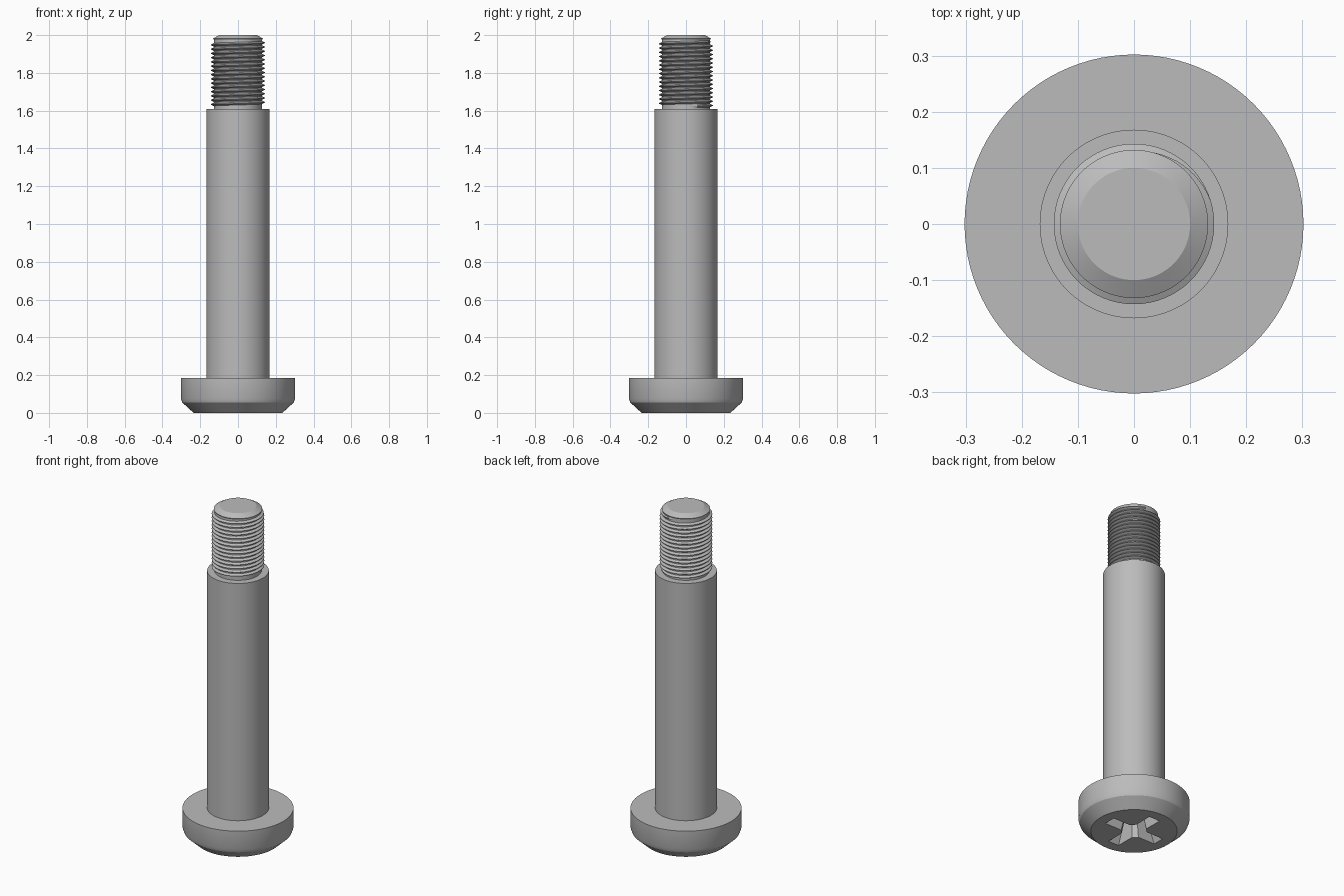
import bpy, bmesh
from math import sin, cos, pi, radians
from mathutils import Matrix, Vector

cube = bpy.data.objects.get("Cube")
if cube:
    bpy.data.objects.remove(cube, do_unlink=True)

steel = bpy.data.materials.new("steel_grey")
steel.use_nodes = True
grey = (0.5, 0.5, 0.5, 1)
steel.diffuse_color = grey
steel.node_tree.nodes["Principled BSDF"].inputs["Base Color"].default_value = grey


def make_object(name, bm):
    bmesh.ops.recalc_face_normals(bm, faces=bm.faces)
    mesh = bpy.data.meshes.new(name)
    bm.to_mesh(mesh)
    bm.free()
    obj = bpy.data.objects.new(name, mesh)
    bpy.context.collection.objects.link(obj)
    mesh.materials.append(steel)
    return obj


def loft(bm, rings):
    """Skin closed rings of points and cap both ends."""
    loops = [[bm.verts.new(p) for p in ring] for ring in rings]
    for a, b in zip(loops, loops[1:]):
        for i in range(len(a)):
            j = (i + 1) % len(a)
            bm.faces.new((a[i], a[j], b[j], b[i]))
    bm.faces.new(loops[0])
    bm.faces.new(loops[-1])


def turned(name, profile, sides=96):
    bm = bmesh.new()
    loft(bm, [[(r * cos(2 * pi * i / sides), r * sin(2 * pi * i / sides), z)
               for i in range(sides)] for r, z in profile])
    return make_object(name, bm)


def smooth(obj, angle=25):
    bpy.ops.object.select_all(action="DESELECT")
    obj.select_set(True)
    bpy.context.view_layer.objects.active = obj
    bpy.ops.object.shade_smooth_by_angle(angle=radians(angle))


# Head, shoulder and threaded core as one turned body
SHOULDER = 1.61
body = turned("bolt_body", [
    (0.235, 0), (0.295, 0.055), (0.302, 0.075), (0.302, 0.185),
    (0.168, 0.185), (0.168, SHOULDER), (0.128, SHOULDER),
    (0.128, 1.975), (0.132, 1.982), (0.1, 2)])

# Tapered cross-shaped driver recess in the underside of the head
def cross_ring(scale, z):
    arm, half, web = 0.175 * scale, 0.036 * scale, 0.062 * scale
    quarter = [(arm, -half), (arm, half), (web, half), (half, web)]
    return [Matrix.Rotation(q * pi / 2, 3, "Z") @ Vector((x, y, z))
            for q in range(4) for x, y in quarter]

bm = bmesh.new()
loft(bm, [cross_ring(1.05, -0.02), cross_ring(0.55, 0.15)])
cutter = make_object("recess_cutter", bm)
cut = body.modifiers.new("driver_recess", "BOOLEAN")
cut.object = cutter
cut.operation = "DIFFERENCE"
cut.solver = "EXACT"
bpy.context.view_layer.objects.active = body
bpy.ops.object.modifier_apply(modifier=cut.name)
bpy.data.objects.remove(cutter, do_unlink=True)
smooth(body)

# Helical thread ridge that fades in and out at its ends
PITCH, TURNS, STEPS = 0.0225, 15.3, 64
count = int(TURNS * STEPS)
rings = []
for i in range(count + 1):
    a = 2 * pi * i / STEPS
    z = SHOULDER + 0.012 + PITCH * i / STEPS
    fade = max(0.05, min(1, i / 16, (count - i) / 16))
    section = [(0.125, -0.46), (0.126 + 0.017 * fade, -0.07),
               (0.126 + 0.017 * fade, 0.07), (0.125, 0.46)]
    rings.append([(r * cos(a), r * sin(a), z + dz * PITCH) for r, dz in section])
bm = bmesh.new()
loft(bm, rings)
smooth(make_object("screw_thread", bm))
